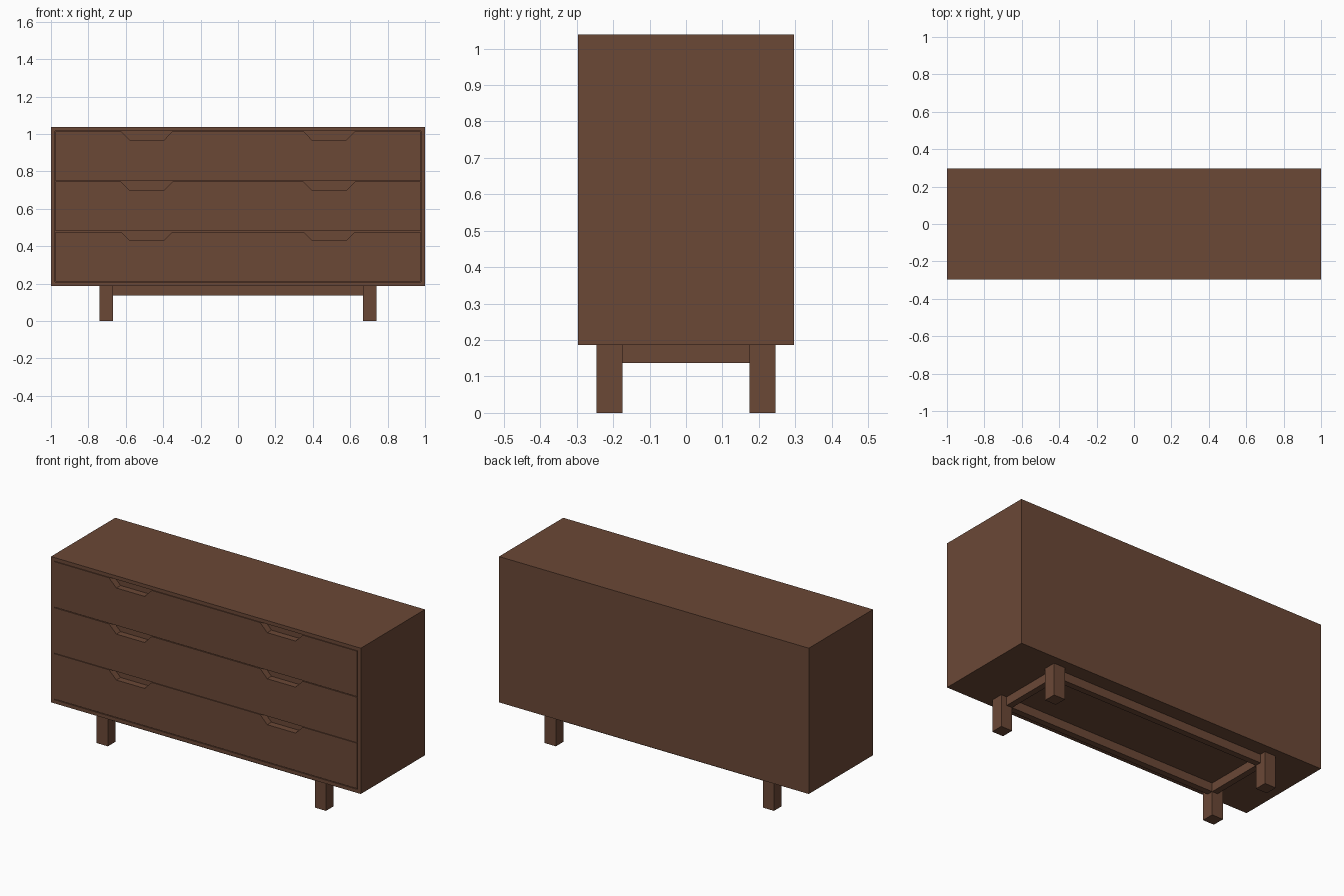
import bpy, bmesh

if "Cube" in bpy.data.objects:
    bpy.data.objects.remove(bpy.data.objects["Cube"])

wood = bpy.data.materials.new("walnut_brown")
wood.diffuse_color = (0.147, 0.065, 0.037, 1)
wood.use_nodes = True
wood.node_tree.nodes["Principled BSDF"].inputs["Base Color"].default_value = wood.diffuse_color

W, D = 1.0, 0.296            # half width, half depth
Z0, Z1 = 0.187, 1.038        # cabinet bottom and top
RECESS = 0.04                # drawer front thickness


def finish(bm, name):
    bmesh.ops.recalc_face_normals(bm, faces=bm.faces)
    mesh = bpy.data.meshes.new(name)
    bm.to_mesh(mesh)
    bm.free()
    mesh.materials.append(wood)
    obj = bpy.data.objects.new(name, mesh)
    bpy.context.collection.objects.link(obj)
    return obj


def box_bm(x0, x1, y0, y1, z0, z1):
    bm = bmesh.new()
    bmesh.ops.create_cube(bm, size=1)
    for v in bm.verts:
        v.co.x = x1 if v.co.x > 0 else x0
        v.co.y = y1 if v.co.y > 0 else y0
        v.co.z = z1 if v.co.z > 0 else z0
    return bm


# Cabinet: box with a recessed opening in the front
bm = box_bm(-W, W, -D, D, Z0, Z1)
bm.normal_update()
front = min(bm.faces, key=lambda f: f.normal.y)
bmesh.ops.inset_region(bm, faces=[front], thickness=0.021, use_even_offset=True)
for v in bmesh.ops.extrude_discrete_faces(bm, faces=[front])["faces"][0].verts:
    v.co.y += RECESS
finish(bm, "cabinet")

# Drawer fronts: flat panels with two tapered finger notches in the top edge
for i, top in enumerate((1.014, 0.745, 0.477)):
    bottom = top - 0.265
    profile = [(-0.977, bottom), (0.977, bottom), (0.977, top)]
    for s in (1, -1):
        notch = [(s * 0.626, top), (s * 0.578, top - 0.047),
                 (s * 0.396, top - 0.047), (s * 0.35, top)]
        profile += notch if s > 0 else notch[::-1]
    profile.append((-0.977, top))
    bm = bmesh.new()
    face = bm.faces.new([bm.verts.new((x, -D, z)) for x, z in profile])
    ext = bmesh.ops.extrude_face_region(bm, geom=[face], use_keep_orig=True)
    for v in ext["geom"]:
        if isinstance(v, bmesh.types.BMVert):
            v.co.y += RECESS - 0.001
    finish(bm, f"drawer_front_{i + 1}")

# Base frame: four square legs joined by rails flush with their inner faces
XI, XO, YI, YO = 0.668, 0.74, 0.174, 0.246
RAIL = 0.036
RZ = 0.137
for s, end in ((1, "right"), (-1, "left")):
    for t, side in ((1, "back"), (-1, "front")):
        x = sorted((s * XI, s * XO))
        y = sorted((t * YI, t * YO))
        finish(box_bm(*x, *y, 0, Z0), f"{side}_{end}_leg")
    x = sorted((s * XI, s * (XI + RAIL)))
    finish(box_bm(*x, -YI, YI, RZ, Z0), f"{end}_rail")
for t, side in ((1, "back"), (-1, "front")):
    y = sorted((t * YI, t * (YI + RAIL)))
    finish(box_bm(-XI, XI, *y, RZ, Z0), f"{side}_rail")
